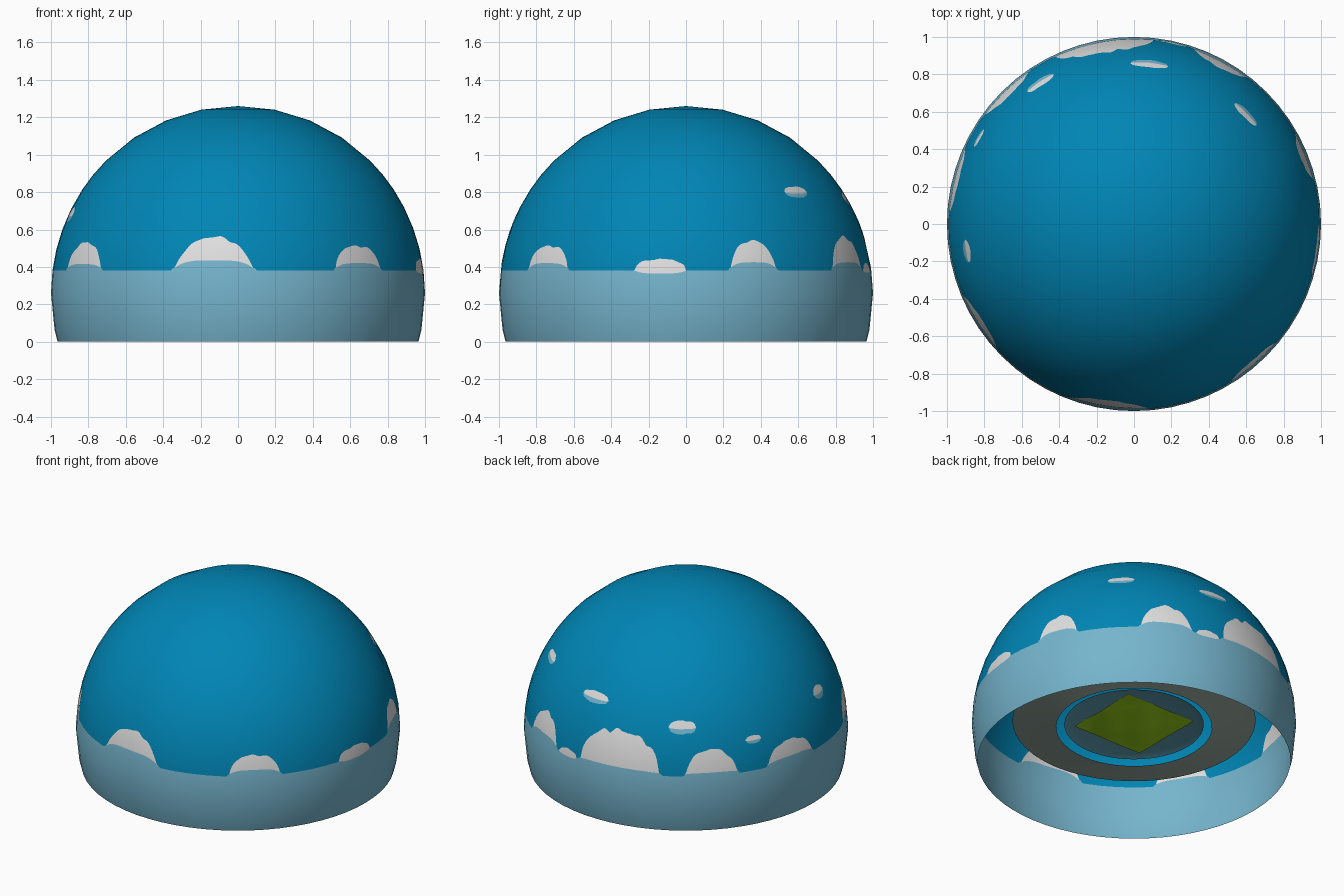
import bpy, bmesh, math
from mathutils import Vector

if "Cube" in bpy.data.objects:
    bpy.data.objects.remove(bpy.data.objects["Cube"])


def mat(name, rgb):
    m = bpy.data.materials.new(name)
    m.diffuse_color = (*rgb, 1)
    m.use_nodes = True
    m.node_tree.nodes["Principled BSDF"].inputs["Base Color"].default_value = m.diffuse_color
    return m


HAZE = mat("pale_horizon_blue", (0.18, 0.46, 0.61))
SKY = mat("sky_blue", (0.0, 0.235, 0.46))
WHITE = mat("cloud_white", (0.75, 0.75, 0.75))
ROCK = mat("ground_grey", (0.33, 0.42, 0.37))
WATER = mat("slate_water", (0.12, 0.36, 0.47))
GRASS = mat("grass_green", (0.32, 0.65, 0.01))

CZ = 0.26                      # height of the sphere centre
STEP = math.radians(11.25)     # ring spacing of the upper dome
SIDE = math.radians(5.625)     # facet width around the dome
COLS = 768

# horizon clouds: start angle, end angle, base height, top height, fullness
LOW = [(14, 29, .425, .545, .7), (52.5, 71, .425, .565, .7), (73, 82, .37, .42, .5),
       (84, 115, .40, .63, .4), (125, 143.5, .40, .55, .6), (156, 176.5, .41, .515, .6),
       (203, 222, .415, .535, .7), (250, 274.6, .435, .565, .9), (302, 320, .42, .515, .45),
       (344, 360, .365, .445, .45)]
# small high clouds: start angle, end angle, middle height, half height
HIGH = [(39, 50, .80, .03), (78, 91, .765, .032), (118.5, 128.7, .675, .04),
        (148, 154, .57, .024), (185.6, 193, .68, .038)]


def span(az, a, b):
    """Position across a cloud: -1..1 inside."""
    d = (az - (a + b) / 2 + 180) % 360 - 180
    return d / ((b - a) / 2)


def lumps(az, u, power):
    puff = 0.9 + 0.1 * abs(math.sin(math.radians(az) * 24 + 1)) \
        + 0.03 * math.sin(math.radians(az) * 71)
    return max(0.0, 1 - u * u) ** power * puff


def bounds(az):
    """Heights of the painted borders at one direction."""
    base, top = 0.38, 0.38
    for a, b, lo, hi, power in LOW:
        u = span(az, a, b)
        if abs(u) < 1.1 and lo > 0.38:      # haze steps up beside the cloud
            base = top = 0.38 + 0.015 * min(1, (1.1 - abs(u)) / 0.05)
        if abs(u) < 1:
            base += (lo - base) * (1 - u ** 4)
            top = base + 0.012 * (1 - u ** 8) + (hi - lo - 0.012) * lumps(az, u, power)
    mid, half = 0.72, 0.0
    for a, b, z, h in HIGH:
        u = span(az, a, b)
        out = max(0.0, (abs(u) - 1) * (b - a) / 2) / 8
        if out < 1:
            w = 1 - out * out * (3 - 2 * out)
            mid += (z - 0.72) * w
            if abs(u) < 1:
                half = h * lumps(az, u, 0.35)
    return base, max(top, base + 4e-4), mid - half - 4e-4, mid - half * 0.25, mid + half + 4e-4


def radius(z):
    """Radius at a height: faceted near the crown, round below."""
    s = max(-1.0, min(1.0, z - CZ))
    step = STEP if s > 0.7 else STEP / 2
    k = math.floor(math.asin(s) / step + 1e-6)
    s0, s1 = math.sin(k * step), math.sin((k + 1) * step)
    t = (s - s0) / (s1 - s0)
    return math.cos(k * step) * (1 - t) + math.cos((k + 1) * step) * t


def build_dome():
    verts, faces, mats, cols = [], [], [], []
    for i in range(COLS):
        az = 360 * i / COLS
        b0, b1, b2, b3, b4 = bounds(az)
        zs = [0, CZ - math.sin(STEP), CZ, b0, b1,
              b1 + (b2 - b1) / 3, b1 + (b2 - b1) * 2 / 3, b2, b3, b4]
        zs += [max(b4 + 0.005, CZ + math.sin(3 * STEP))]
        zs += [(zs[-1] + CZ + math.sin(4 * STEP)) / 2]
        zs += [CZ + math.sin(k * STEP) for k in (4, 5, 6, 7)]
        cols.append(zs)
        ang = math.radians(az)
        chord = math.cos(SIDE / 2) / math.cos(ang % SIDE - SIDE / 2)
        for z in zs:
            r = radius(z) * chord
            verts.append((r * math.cos(ang), r * math.sin(ang), z))
    n = len(cols[0])
    verts.append((0, 0, CZ + 1))
    for i in range(COLS):
        j = (i + 1) % COLS
        for k in range(n - 1):
            faces.append((i * n + k, j * n + k, j * n + k + 1, i * n + k + 1))
            gap = (cols[i][k + 1] - cols[i][k] + cols[j][k + 1] - cols[j][k]) / 2
            if k < 3:
                m = 0
            elif k in (3, 7, 8) and gap > 0.004:
                m = 0 if k == 7 else 2
            else:
                m = 1
            mats.append(m)
        faces.append((i * n + n - 1, j * n + n - 1, len(verts) - 1))
        mats.append(1)
    me = bpy.data.meshes.new("sky_dome")
    me.from_pydata(verts, [], faces)
    for m in (HAZE, SKY, WHITE):
        me.materials.append(m)
    for p, m in zip(me.polygons, mats):
        p.material_index = m
        p.use_smooth = True
    me.update()
    # round shading over the faceted dome
    me.normals_split_custom_set_from_vertices(
        [(Vector(v) - Vector((0, 0, CZ))).normalized() for v in verts])
    ob = bpy.data.objects.new("sky_dome", me)
    bpy.context.collection.objects.link(ob)


def finish(bm, name, material):
    me = bpy.data.meshes.new(name)
    bm.to_mesh(me)
    bm.free()
    me.materials.append(material)
    for p in me.polygons:
        p.use_smooth = True
    ob = bpy.data.objects.new(name, me)
    bpy.context.collection.objects.link(ob)


def build_ring(name, profile, material, sides=48, closed=False):
    """Revolve a list of (radius, height) points."""
    bm = bmesh.new()
    rings = [[bm.verts.new((r * math.cos(2 * math.pi * i / sides),
                            r * math.sin(2 * math.pi * i / sides), z))
              for i in range(sides)] for r, z in profile]
    for a, b in zip(rings, rings[1:]):
        for i in range(sides):
            j = (i + 1) % sides
            bm.faces.new((a[i], a[j], b[j], b[i]))
    if closed:
        bm.faces.new(rings[-1])
    bm.normal_update()
    finish(bm, name, material)


def build_meadow():
    """Square meadow sagging below the water in the middle."""
    bm = bmesh.new()
    bmesh.ops.create_grid(bm, x_segments=24, y_segments=24, size=0.26)
    for v in bm.verts:
        r = v.co.xy.length
        v.co.z = 0.262 - 0.02 * math.cos(min(r / 0.27, 1) * math.pi / 2) \
            + 0.004 * math.sin(v.co.x * 22) * math.cos(v.co.y * 19)
    finish(bm, "meadow", GRASS)


build_dome()
build_ring("outer_ground", [(0.75, 0.285), (0.62, 0.265), (0.48, 0.237)], ROCK)
build_ring("water", [(0.43, 0.256), (0.39, 0.268), (0.15, 0.27)], WATER, closed=True)
build_meadow()
